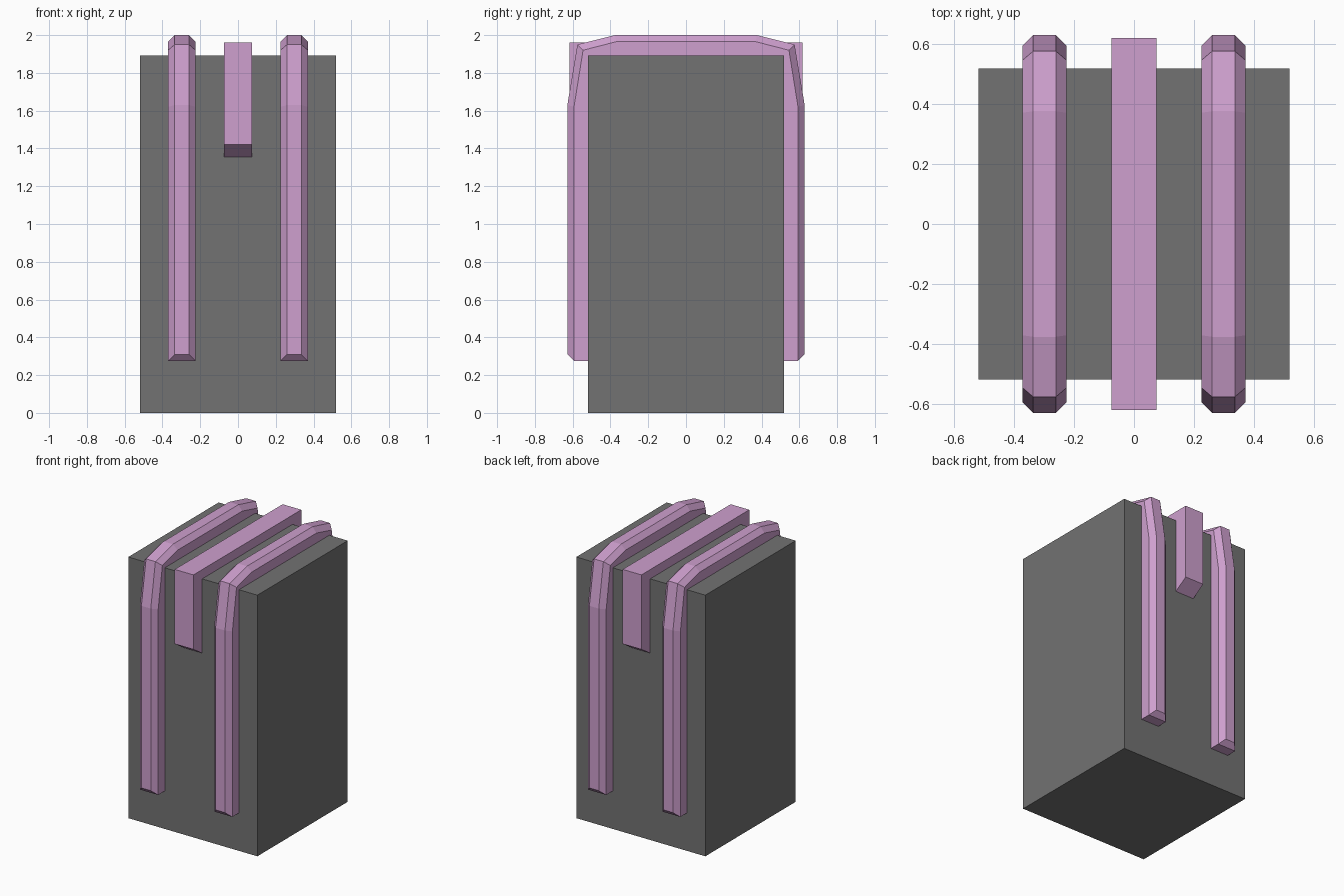
import bpy, bmesh

if "Cube" in bpy.data.objects:
    bpy.data.objects.remove(bpy.data.objects["Cube"])


def material(name, rgb):
    mat = bpy.data.materials.new(name)
    mat.diffuse_color = (*rgb, 1)
    mat.use_nodes = True
    mat.node_tree.nodes["Principled BSDF"].inputs["Base Color"].default_value = mat.diffuse_color
    return mat


PINK = material("pink", (0.62, 0.35, 0.62))
DARK = material("dark_grey", (0.17, 0.17, 0.17))


def finish(bm, name, mat):
    bmesh.ops.recalc_face_normals(bm, faces=bm.faces)
    mesh = bpy.data.meshes.new(name)
    bm.to_mesh(mesh)
    bm.free()
    mesh.materials.append(mat)
    obj = bpy.data.objects.new(name, mesh)
    bpy.context.collection.objects.link(obj)
    return obj


def mirrored(half):
    """Complete a front-half path with its reflection in y."""
    return half + [tuple((-y, z) for y, z in st) for st in reversed(half)]


def loft(name, stations, half_widths, x, mat):
    """Sweep a symmetric section: each station lists (y, z) from inner to outer."""
    bm = bmesh.new()
    rings = []
    for st in stations:
        left = [bm.verts.new((x - w, y, z)) for w, (y, z) in zip(half_widths, st)]
        right = [bm.verts.new((x + w, y, z)) for w, (y, z) in zip(half_widths, st)]
        rings.append((left, right))
    for (l0, r0), (l1, r1) in zip(rings, rings[1:]):
        a, b = l0 + r0[::-1], l1 + r1[::-1]
        for i in range(len(a)):
            j = (i + 1) % len(a)
            bm.faces.new((a[i], a[j], b[j], b[i]))
    # Caps, one quad per level so the end bevel stays flat
    for l, r in (rings[0], rings[-1]):
        for i in range(len(l) - 1):
            bm.faces.new((l[i], l[i + 1], r[i + 1], r[i]))
    return finish(bm, name, mat)


# Main block
bm = bmesh.new()
bmesh.ops.create_cube(bm, size=1)
bmesh.ops.scale(bm, vec=(1.035, 1.035, 1.893), verts=bm.verts)
bmesh.ops.translate(bm, vec=(0, 0, 1.893 / 2), verts=bm.verts)
finish(bm, "block", DARK)

# Bevelled straps: inner, side and outer edge at each bend
strap = mirrored([
    ((-0.51, 0.275), (-0.593, 0.275), (-0.628, 0.31)),
    ((-0.51, 1.61), (-0.593, 1.62), (-0.628, 1.63)),
    ((-0.51, 1.87), (-0.545, 1.92), (-0.575, 1.95)),
    ((-0.37, 1.88), (-0.37, 1.965), (-0.375, 2.0)),
])
for side, sx in (("left", -1), ("right", 1)):
    loft(f"{side}_strap", strap, (0.0725, 0.0725, 0.0375), sx * 0.2975, PINK)

# Square centre strap with slanted ends
centre = mirrored([
    ((-0.51, 1.35), (-0.618, 1.42)),
    ((-0.51, 1.88), (-0.618, 1.96)),
])
loft("centre_strap", centre, (0.075, 0.075), 0, PINK)
